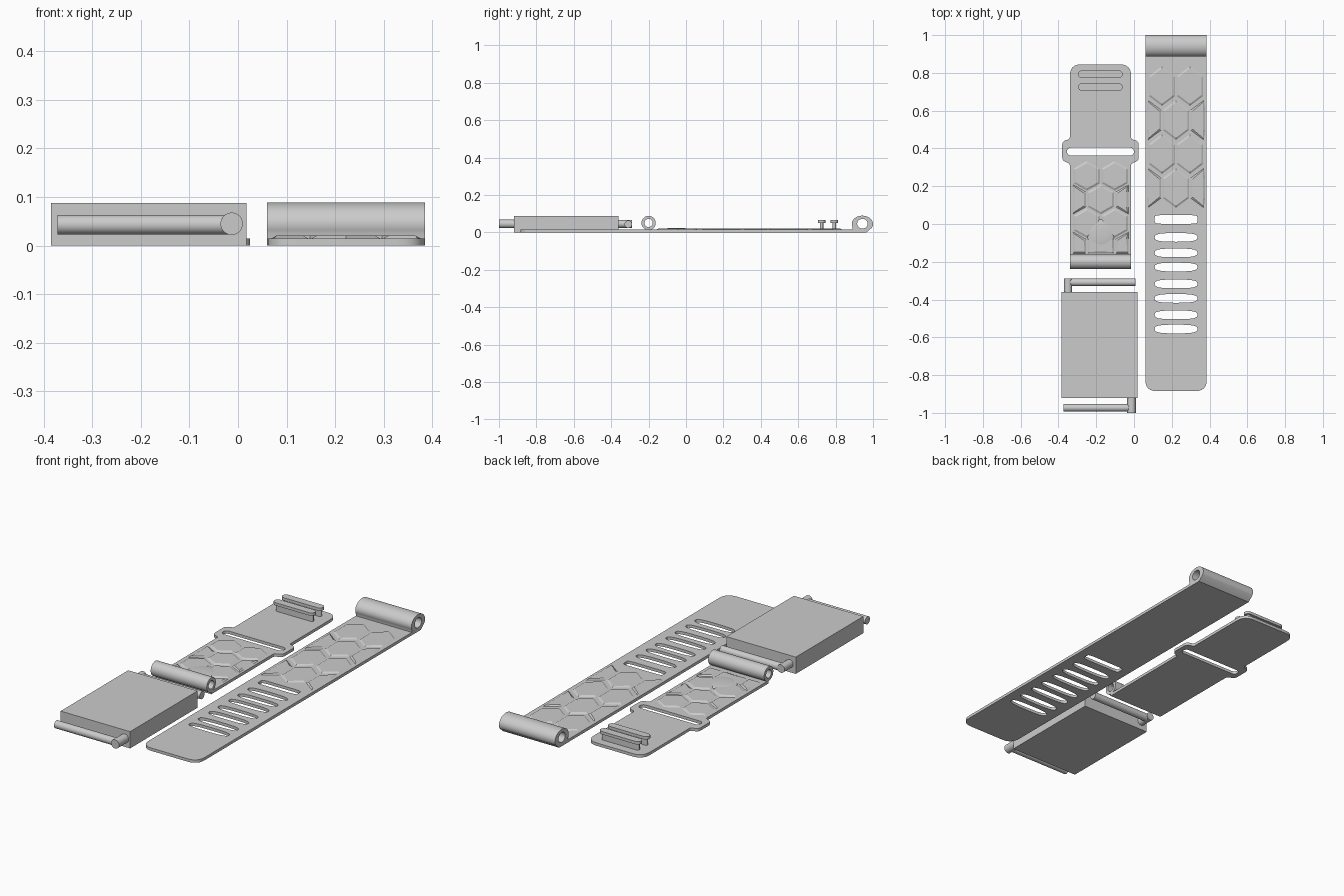
import bpy
import bmesh
from math import sin, cos, pi, radians
from mathutils import Matrix, Vector

cube = bpy.data.objects.get("Cube")
if cube:
    bpy.data.objects.remove(cube, do_unlink=True)

grey = bpy.data.materials.new("plain grey")
grey.use_nodes = True
grey.diffuse_color = (0.6, 0.6, 0.6, 1)
grey.node_tree.nodes["Principled BSDF"].inputs["Base Color"].default_value = (0.6, 0.6, 0.6, 1)

THICK = 0.015
# Maps a flat profile (u, v, depth) to (y, z, x)
SIDEWAYS = Matrix(((0, 0, 1, 0), (1, 0, 0, 0), (0, 1, 0, 0), (0, 0, 0, 1)))


def finish(name, mesh, smooth=True):
    obj = bpy.data.objects.new(name, mesh)
    bpy.context.collection.objects.link(obj)
    mesh.materials.clear()
    mesh.materials.append(grey)
    if smooth:
        bpy.ops.object.select_all(action='DESELECT')
        obj.select_set(True)
        bpy.context.view_layer.objects.active = obj
        bpy.ops.object.shade_smooth_by_angle(angle=radians(35))
    return obj


def plate(name, loops, low, high, matrix=None):
    """Extrude an outline with holes between two depths."""
    curve = bpy.data.curves.new(name, 'CURVE')
    curve.dimensions = '2D'
    curve.fill_mode = 'BOTH'
    curve.extrude = (high - low) / 2
    for loop in loops:
        spline = curve.splines.new('POLY')
        spline.points.add(len(loop) - 1)
        for point, (u, v) in zip(spline.points, loop):
            point.co = (u, v, 0, 1)
        spline.use_cyclic_u = True
    helper = bpy.data.objects.new(name + " helper", curve)
    bpy.context.collection.objects.link(helper)
    graph = bpy.context.evaluated_depsgraph_get()
    mesh = bpy.data.meshes.new_from_object(helper.evaluated_get(graph))
    bpy.data.objects.remove(helper, do_unlink=True)
    mesh.transform(Matrix.Translation((0, 0, (low + high) / 2)))
    if matrix:
        mesh.transform(matrix)
    bm = bmesh.new()
    bm.from_mesh(mesh)
    bmesh.ops.remove_doubles(bm, verts=bm.verts, dist=0.00001)
    bmesh.ops.recalc_face_normals(bm, faces=bm.faces)
    bm.to_mesh(mesh)
    bm.free()
    return finish(name, mesh)


def rounded(corners, steps=6):
    """Round each (x, y, radius) corner of an outline."""
    out = []
    for i, (x, y, r) in enumerate(corners):
        p = Vector((x, y))
        a = Vector(corners[i - 1][:2]) - p
        b = Vector(corners[(i + 1) % len(corners)][:2]) - p
        start, end = p + a.normalized() * r, p + b.normalized() * r
        for k in range(steps + 1 if r else 1):
            t = k / steps
            q = start * (1 - t) ** 2 + p * 2 * t * (1 - t) + end * t ** 2
            out.append(tuple(q))
    return out


def ellipse(cx, cy, rx, ry, power=1, steps=40):
    pts = []
    for i in range(steps):
        c, s = cos(2 * pi * i / steps), sin(2 * pi * i / steps)
        pts.append((cx + rx * (abs(c) ** power) * (1 if c > 0 else -1),
                    cy + ry * (abs(s) ** power) * (1 if s > 0 else -1)))
    return pts


def capsule(x0, x1, y, r):
    right = [(x1 - r + r * cos(a * pi / 12), y + r * sin(a * pi / 12)) for a in range(-6, 7)]
    left = [(x0 + r - r * cos(a * pi / 12), y - r * sin(a * pi / 12)) for a in range(-6, 7)]
    return right + left


def hexagons(name, mid, top, pitch_x, pitch_y, half, tall, bounds):
    """Four staggered rows of raised hexagons trimmed to a rectangle."""
    x0, x1, y0, y1 = bounds
    bm = bmesh.new()
    for row in range(4):
        offsets = (-0.5, 0.5) if row % 2 == 0 else (-1, 0, 1)
        for off in offsets:
            cx, cy = mid + off * pitch_x, top - row * pitch_y
            pts = []
            for u, v in ((0, -1), (1, -.5), (1, .5), (0, 1), (-1, .5), (-1, -.5)):
                p = (min(max(cx + u * half, x0), x1), min(max(cy + v * tall, y0), y1))
                if all((Vector(p) - Vector(q)).length > 0.002 for q in pts):
                    pts.append(p)
            bm.faces.new([bm.verts.new((x, y, THICK - 0.0005)) for x, y in pts])
    bmesh.ops.recalc_face_normals(bm, faces=bm.faces)
    for f in bm.faces:
        if f.normal.z < 0:
            f.normal_flip()
    bmesh.ops.inset_individual(bm, faces=list(bm.faces), thickness=0.012, depth=0.006)
    mesh = bpy.data.meshes.new(name)
    bm.to_mesh(mesh)
    bm.free()
    return finish(name, mesh, smooth=False)


def rod(name, start, end, radius):
    a, b = Vector(start), Vector(end)
    bm = bmesh.new()
    bmesh.ops.create_cone(bm, cap_ends=True, segments=32, radius1=radius, radius2=radius,
                          depth=(b - a).length)
    turn = (b - a).to_track_quat('Z', 'Y').to_matrix().to_4x4()
    bm.transform(Matrix.Translation((a + b) / 2) @ turn)
    mesh = bpy.data.meshes.new(name)
    bm.to_mesh(mesh)
    bm.free()
    return finish(name, mesh)


# Long strap with adjustment slots
outline = rounded([(0.06, -0.885, 0.06), (0.385, -0.885, 0.06), (0.385, 0.93, 0), (0.06, 0.93, 0)])
slots = [ellipse(0.2225, y, 0.113, 0.023, 0.3 if i == 0 else 0.65)
         for i, y in enumerate((.024, -.071, -.153, -.228, -.317, -.394, -.481, -.556))]
plate("long_strap", [outline] + slots, 0, THICK)
hexagons("long_strap_hexagons", 0.222, 0.73, 0.148, 0.18, 0.071, 0.106, (0.068, 0.377, 0.085, 0.84))

# Hinge tube of the long strap, with a flat foot
arc = [(0.943 + 0.057 * cos(radians(a)), 0.044 + 0.045 * sin(radians(a))) for a in range(-25, 206, 10)]
foot = [(0.89, 0.0), (0.965, 0.0)]
plate("long_strap_hinge", [foot + arc, ellipse(0.943, 0.046, 0.028, 0.026)], 0.06, 0.385, SIDEWAYS)

# Short strap with a wide slotted collar
side = [(-0.015, 0.32, 0.01), (0.025, 0.335, 0.02), (0.025, 0.438, 0.02), (-0.015, 0.45, 0.01),
        (-0.015, 0.845, 0.06)]
mirrored = [(-0.355 - x, y, r) for x, y, r in reversed(side)]
outline = rounded([(-0.34, -0.2, 0), (-0.015, -0.2, 0)] + side + mirrored)
plate("short_strap", [outline, capsule(-0.355, 0.0, 0.383, 0.021)], 0, THICK)
hexagons("short_strap_hexagons", -0.176, 0.255, 0.148, 0.125, 0.07, 0.079, (-0.325, -0.028, -0.157, 0.34))
plate("short_strap_hinge", [ellipse(-0.2, 0.05, 0.038, 0.038), ellipse(-0.2, 0.05, 0.022, 0.022)],
      -0.34, -0.015, SIDEWAYS)

# Shallow round boss among the hexagons
bm = bmesh.new()
bmesh.ops.create_uvsphere(bm, u_segments=32, v_segments=16, radius=1)
bm.transform(Matrix.Translation((-0.176, -0.05, THICK)) @ Matrix.Diagonal((0.074, 0.074, 0.009, 1)))
mesh = bpy.data.meshes.new("round_boss")
bm.to_mesh(mesh)
bm.free()
finish("round_boss", mesh)

# Fastening bars: narrow stem under a wider cap
for i, y in enumerate((0.725, 0.793)):
    plate(f"bar_stem_{i + 1}", [capsule(-0.285, -0.07, y, 0.009)], 0.01, 0.052)
    plate(f"bar_cap_{i + 1}", [capsule(-0.296, -0.06, y, 0.02)], 0.05, 0.065)

# Case block
plate("case", [[(-0.385, -0.92), (0.018, -0.92), (0.018, -0.36), (-0.385, -0.36)]], 0, 0.088)

# Pins on short arms at both ends of the case
rod("front_arm", (-0.013, -0.91, 0.045), (-0.013, -1.0, 0.045), 0.023)
rod("front_pin", (-0.372, -0.973, 0.043), (-0.013, -0.973, 0.043), 0.02)
rod("back_arm", (-0.349, -0.37, 0.045), (-0.349, -0.288, 0.045), 0.021)
rod("back_pin", (-0.349, -0.309, 0.043), (0.008, -0.309, 0.043), 0.02)
